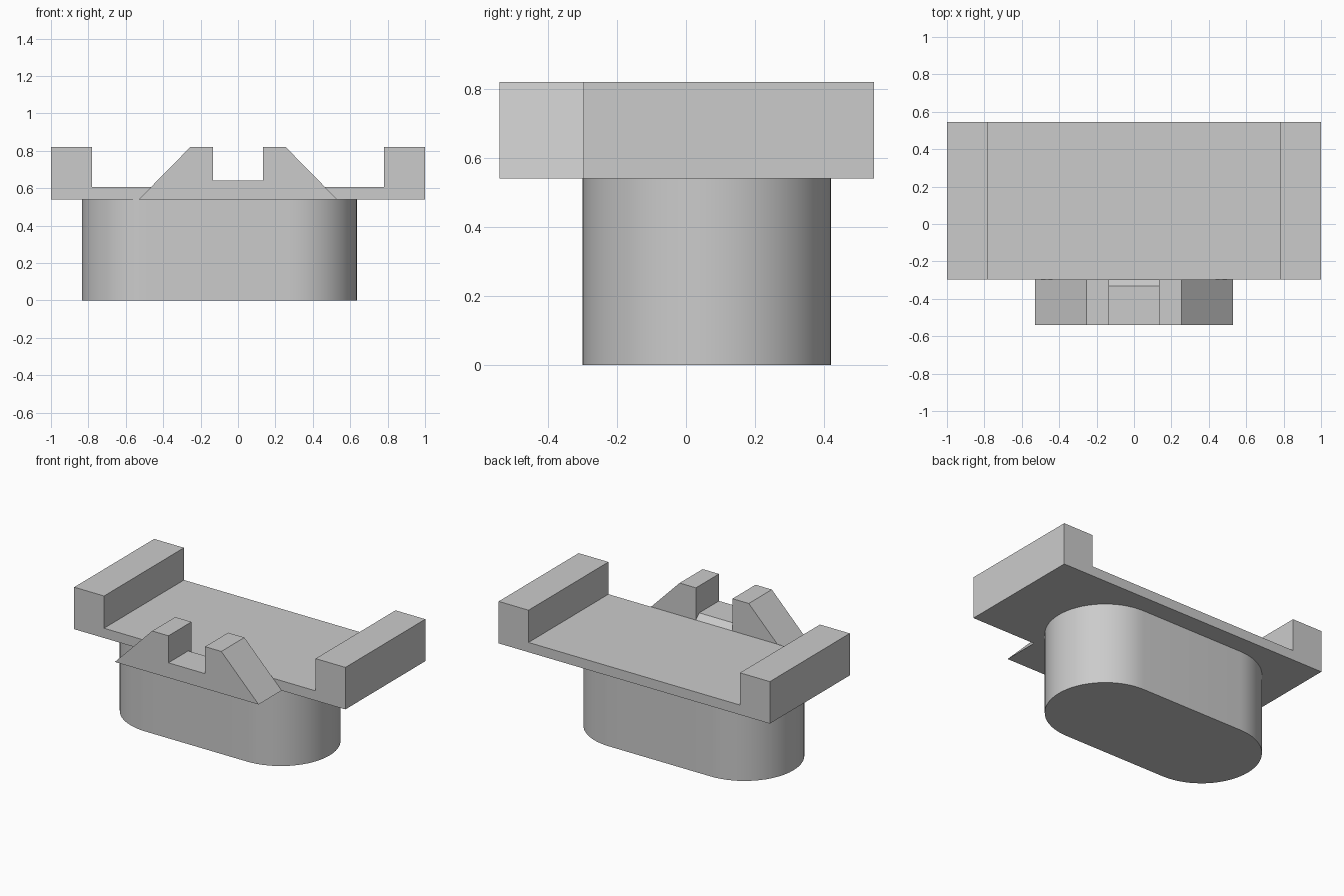
import bpy
import bmesh
import math
from mathutils import Vector

cube = bpy.data.objects.get("Cube")
if cube:
    bpy.data.objects.remove(cube, do_unlink=True)

grey = bpy.data.materials.new("light_grey")
grey.use_nodes = True
colour = (0.6, 0.6, 0.6, 1)
grey.diffuse_color = colour
grey.node_tree.nodes["Principled BSDF"].inputs["Base Color"].default_value = colour


def extrude(name, outline, sweep):
    """Sweep a closed planar outline into a solid."""
    bm = bmesh.new()
    face = bm.faces.new([bm.verts.new(p) for p in outline])
    result = bmesh.ops.extrude_face_region(bm, geom=[face])
    moved = [v for v in result["geom"] if isinstance(v, bmesh.types.BMVert)]
    bmesh.ops.translate(bm, verts=moved, vec=Vector(sweep))
    bmesh.ops.recalc_face_normals(bm, faces=bm.faces)
    mesh = bpy.data.meshes.new(name)
    bm.to_mesh(mesh)
    bm.free()
    mesh.materials.append(grey)
    obj = bpy.data.objects.new(name, mesh)
    bpy.context.collection.objects.link(obj)
    return obj


def mirrored(half, y):
    """Complete a symmetric x-z profile at depth y."""
    points = half + [(-x, z) for x, z in reversed(half)]
    return [(x, y, z) for x, z in points]


FRONT, BACK, SEAM = -0.54, 0.545, -0.297
UNDER, FLOOR, TOP = 0.54, 0.605, 0.82

# Rounded plug, offset to one side
radius, centre_y, steps = 0.36, 0.06, 32
outline = []
for centre_x, start in ((0.275, -math.pi / 2), (-0.475, math.pi / 2)):
    for i in range(steps + 1):
        a = start + math.pi * i / steps
        outline.append((centre_x + radius * math.cos(a),
                        centre_y + radius * math.sin(a), 0))
plug = extrude("plug", outline, (0, 0, UNDER))
bpy.context.view_layer.objects.active = plug
plug.select_set(True)
bpy.ops.object.shade_smooth_by_angle(angle=math.radians(30))
plug.select_set(False)

# Channel plate with a raised rail at each end
plate = [(1, UNDER), (1, TOP), (0.78, TOP), (0.78, FLOOR)]
extrude("railed_plate", mirrored(plate, SEAM), (0, BACK - SEAM, 0))

# Sloped front bracket with a central slot
bracket = [(0.53, UNDER), (0.255, TOP), (0.135, TOP), (0.135, 0.64)]
slotted_bracket = extrude("slotted_bracket", mirrored(bracket, FRONT), (0, SEAM - FRONT, 0))

# Bevel the rear edge of the slot floor down to the plate
cutter = extrude("slot_bevel_cutter",
                 [(-0.135, -0.332, 0.64), (-0.135, SEAM, FLOOR), (-0.135, -0.28, FLOOR),
                  (-0.135, -0.28, 0.66), (-0.135, -0.332, 0.66)], (0.27, 0, 0))
cutter.hide_render = True
cutter.hide_set(True)
cut = slotted_bracket.modifiers.new("slot_bevel", "BOOLEAN")
cut.operation = "DIFFERENCE"
cut.solver = "EXACT"
cut.object = cutter
